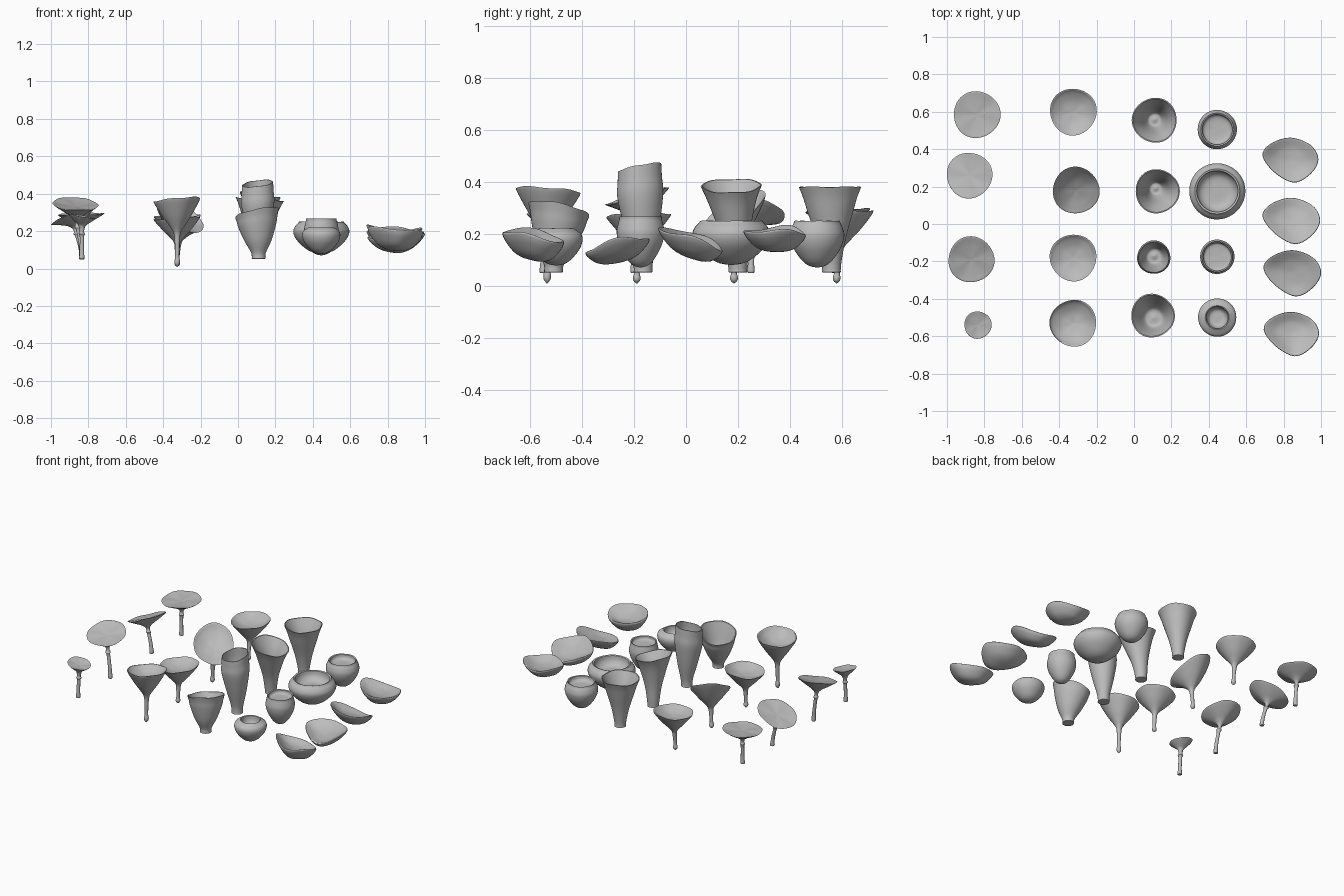
import bpy, bmesh, math, random
from mathutils import Vector

random.seed(4)
if "Cube" in bpy.data.objects:
    bpy.data.objects.remove(bpy.data.objects["Cube"], do_unlink=True)

mat = bpy.data.materials.new("plain grey")
mat.use_nodes = True
GREY = (0.5, 0.5, 0.5, 1)
mat.diffuse_color = GREY
mat.node_tree.nodes["Principled BSDF"].inputs["Base Color"].default_value = GREY
SEG = 40


def spline(pts, n, closed=False):
    """Smooth curve passing through every point."""
    pts = [Vector(p) for p in pts]
    k = len(pts)
    pick = (lambda i: pts[i % k]) if closed else (lambda i: pts[max(0, min(k - 1, i))])
    out = []
    for i in range(k if closed else k - 1):
        a, b, c, d = (pick(i + j) for j in (-1, 0, 1, 2))
        for s in range(n):
            t = s / n
            out.append(0.5 * (2 * b + (c - a) * t + (2 * a - 5 * b + 4 * c - d) * t * t
                              + (3 * b - a - 3 * c + d) * t ** 3))
    if not closed:
        out.append(pts[-1])
    return out


def skin(name, rings):
    """Loft rings of points; the first and last rings are single points."""
    bm = bmesh.new()
    loops = [[bm.verts.new(p) for p in ring] for ring in rings]
    for a, b in zip(loops, loops[1:]):
        for i in range(SEG):
            j = (i + 1) % SEG
            if len(a) == 1:
                bm.faces.new((a[0], b[j], b[i]))
            elif len(b) == 1:
                bm.faces.new((a[i], a[j], b[0]))
            else:
                bm.faces.new((a[i], a[j], b[j], b[i]))
    bmesh.ops.recalc_face_normals(bm, faces=bm.faces)
    me = bpy.data.meshes.new(name)
    bm.to_mesh(me)
    bm.free()
    me.materials.append(mat)
    ob = bpy.data.objects.new(name, me)
    bpy.context.collection.objects.link(ob)
    bpy.ops.object.select_all(action="DESELECT")
    ob.select_set(True)
    bpy.context.view_layer.objects.active = ob
    bpy.ops.object.shade_smooth_by_angle(angle=math.radians(50))


def vessel(name, base, top, slope, outer, inner, wobble=0.02):
    """Lathed body whose axis bends from base to top and whose rim tilts by slope."""
    base, top = Vector(base), Vector(top)
    phase = random.uniform(0, math.tau)
    profile = spline(outer, 4) + spline(inner, 4)
    rings = []
    for n, (r, t) in enumerate(profile):
        bend = t * t * (3 - 2 * t) if t < 1 else 1
        c = base.lerp(top, bend)
        c.z = base.z + (top.z - base.z) * t
        tilt = min(1, max(0, t)) ** 2
        if n in (0, len(profile) - 1):
            rings.append([c])
            continue
        ring = []
        for i in range(SEG):
            a = math.tau * i / SEG
            rr = max(r, 0.001) * (1 + wobble * t * math.sin(3 * a + phase))
            x, y = rr * math.cos(a), rr * math.sin(a)
            lift = tilt * (slope[0] * x + slope[1] * y + wobble * rr * math.sin(5 * a + phase))
            ring.append(c + Vector((x, y, lift)))
        rings.append(ring)
    skin(name, rings)


# Thin stalked caps: centre, radius, rim slope
caps = [((-0.84, 0.585, 0.29), 0.125, (0.03, 0.05)),
        ((-0.88, 0.26, 0.285), 0.122, (0.42, -0.12)),
        ((-0.87, -0.19, 0.345), 0.123, (-0.05, 0.28)),
        ((-0.835, -0.54, 0.28), 0.073, (-0.2, 0.05))]
for n, (c, r, slope) in enumerate(caps):
    stalk = [(0, 0), (0.014, 0), (0.012, 0.15), (0.011, 0.45), (0.012, 0.54), (0.017, 0.58),
             (0.012, 0.62), (0.014, 0.7), (0.3 * r, 0.79), (0.62 * r, 0.88), (0.93 * r, 0.97), (r, 1)]
    dish = [(0.97 * r, 1.005), (0.7 * r, 0.985), (0.35 * r, 0.97), (0, 0.96)]
    vessel(f"stalked_cap_{n + 1}", (-0.835, c[1] - 0.01, 0.052), c, slope, stalk, dish)

# Stalked funnels with pointed feet
funnels = [((-0.325, 0.6, 0.28), 0.125, (0.04, 0.06), 0.58),
           ((-0.31, 0.18, 0.28), 0.125, (-0.42, 0.56), 0.185),
           ((-0.325, -0.18, 0.27), 0.125, (0.08, 0.03), -0.19),
           ((-0.325, -0.53, 0.367), 0.125, (0.09, -0.08), -0.535)]
for n, (c, r, slope, foot_y) in enumerate(funnels):
    stalk = [(0, 0), (0.012, 0.04), (0.015, 0.09), (0.011, 0.16), (0.013, 0.35), (0.018, 0.5),
             (0.3 * r, 0.6), (0.58 * r, 0.74), (0.86 * r, 0.9), (0.97 * r, 0.97), (r, 1)]
    dish = [(0.965 * r, 1.0), (0.8 * r, 0.94), (0.45 * r, 0.87), (0, 0.84)]
    vessel(f"stalked_funnel_{n + 1}", (-0.325, foot_y, 0.008), c, slope, stalk, dish)

# Flaring tubes with flat feet: base, rim centre, radius, slope, waist, shoulder
tubes = [((0.11, 0.56), (0.11, 0.555, 0.38), 0.12, (0.01, 0), 0.48, 0.74),
         ((0.11, 0.2), (0.125, 0.175, 0.385), 0.118, (-0.23, 0.02), 0.45, 0.7),
         ((0.11, -0.165), (0.105, -0.18, 0.455), 0.083, (0.12, 0.2), 0.78, 1.06),
         ((0.11, -0.51), (0.1, -0.49, 0.295), 0.117, (0.2, -0.2), 0.62, 0.86)]
for n, (b, c, r, slope, waist, shoulder) in enumerate(tubes):
    wall = [(0, 0), (0.034, 0), (0.036, 0.03), (0.04, 0.14), (waist * r, 0.4),
            (shoulder * r, 0.72), ((1 + shoulder) / 2 * r, 0.88), (r, 1)]
    hollow = [(0.95 * r, 1.0), (0.88 * r * shoulder, 0.78), (0.8 * waist * r, 0.5),
              (0.5 * waist * r, 0.42), (0, 0.44)]
    vessel(f"flared_tube_{n + 1}", (*b, 0.052), c, slope, wall, hollow)

# Round-bottomed pots: centre, widest radius, bottom, top, mouth radius, floor height
pots = [((0.445, 0.505), 0.105, 0.07, 0.25, 0.088, 0.8),
        ((0.445, 0.175), 0.15, 0.08, 0.25, 0.12, 0.62),
        ((0.445, -0.175), 0.092, 0.07, 0.267, 0.082, 0.85),
        ((0.445, -0.5), 0.102, 0.078, 0.222, 0.064, 0.6)]
for n, ((x, y), r, low, high, mouth, floor) in enumerate(pots):
    wall = [(0, 0), (0.3 * r, 0.04), (0.58 * r, 0.17), (0.88 * r, 0.43), (r, 0.67),
            (0.95 * r, 0.84), ((mouth + 0.9 * r) / 2, 0.94), (mouth, 1)]
    hollow = [(0.92 * mouth, 0.98), (0.86 * mouth, 0.93 * (floor + 1) / 2 + 0.03),
              (0.6 * mouth, floor + 0.01), (0, floor)]
    vessel(f"round_pot_{n + 1}", (x, y, low), (x, y, high), (0, 0), wall, hollow, 0.008)

# Dished shells on a shared fan outline: centre, slope, thickness, outline scale
outline = [(0.155, 0), (0.112, 0.08), (0, 0.12), (-0.11, 0.085),
           (-0.152, 0.02), (-0.088, -0.07), (0.02, -0.127), (0.112, -0.08)]
edge = spline(outline, SEG // 8, True)
shells = [((0.835, 0.345, 0.175), (-0.06, -0.02), 0.045, 0.97),
          ((0.84, 0.02, 0.15), (-0.08, -0.33), 0.045, 1.0),
          ((0.845, -0.26, 0.128), (0.04, 0.2), 0.04, 1.0),
          ((0.84, -0.585, 0.152), (-0.1, -0.2), 0.055, 0.96)]
for n, (c, slope, thick, size) in enumerate(shells):
    under = [(0, -1), (0.35, -0.92), (0.65, -0.6), (0.9, 0.05), (0.99, 0.45)]
    over = [(1, 0.6), (0.96, 0.68), (0.8, 0.5), (0.5, 0.2), (0, 0.05)]
    profile = spline(under + over, 3)
    rings = []
    for i, (s, h) in enumerate(profile):
        ring = []
        for k, e in enumerate(edge):
            x, y = e.x * s * size, e.y * s * size
            curl = 0.9 * x * x + 0.006 * s * s * math.sin(3 * math.tau * k / SEG + n)
            ring.append(Vector(c) + Vector((x, y, slope[0] * x + slope[1] * y + h * thick + curl)))
        rings.append(ring[:1] if i in (0, len(profile) - 1) else ring)
    skin(f"dished_shell_{n + 1}", rings)
